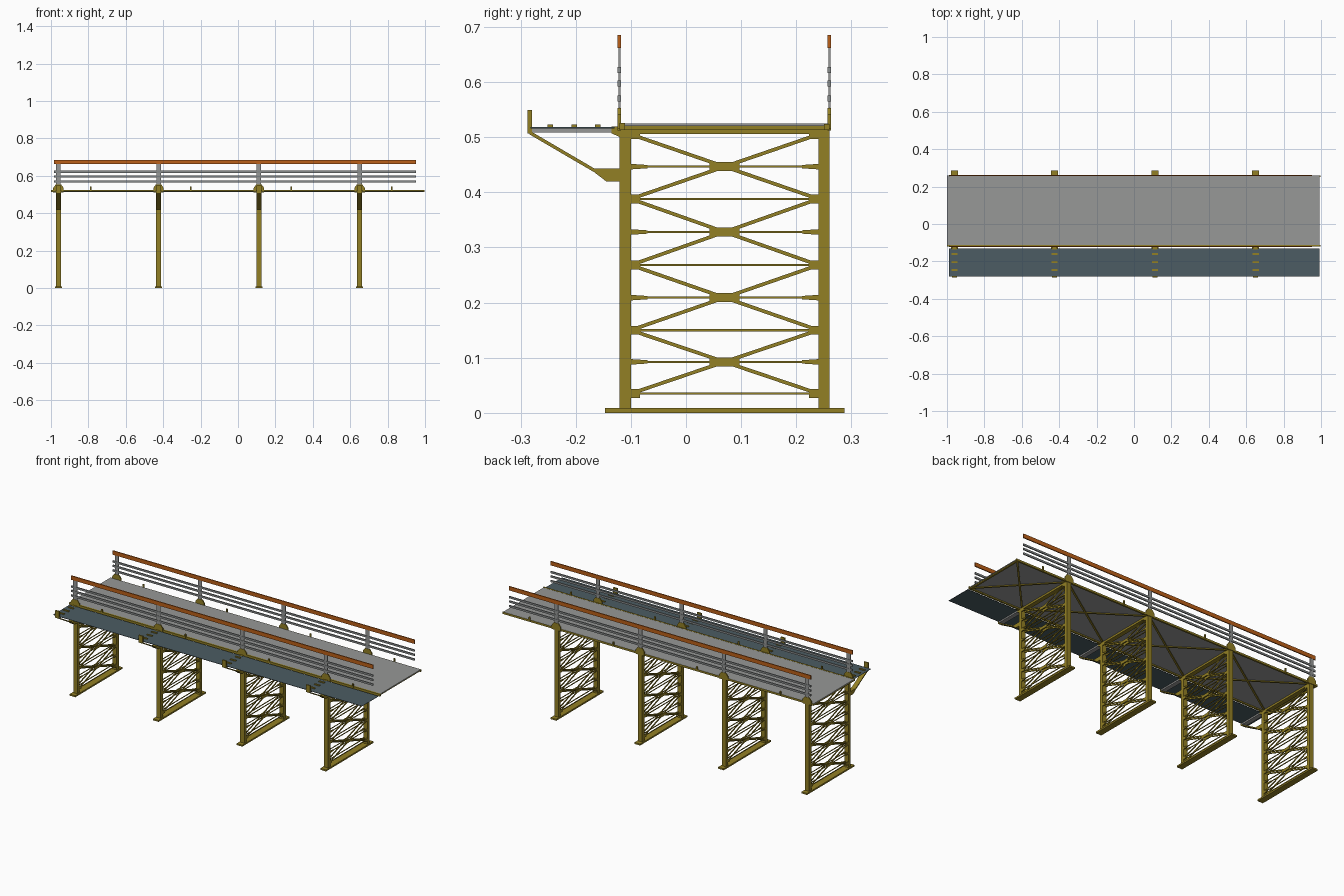
import bpy, bmesh, math
from mathutils import Vector

if "Cube" in bpy.data.objects:
    bpy.data.objects.remove(bpy.data.objects["Cube"])


def material(name, rgb):
    m = bpy.data.materials.new(name)
    m.diffuse_color = (*rgb, 1)
    m.use_nodes = True
    m.node_tree.nodes["Principled BSDF"].inputs["Base Color"].default_value = m.diffuse_color
    return m


YELLOW = material("ochre steel", (0.29, 0.215, 0.018))
GREY = material("deck grey", (0.31, 0.315, 0.31))
RAIL = material("rail grey", (0.25, 0.265, 0.265))
SLATE = material("walkway slate", (0.072, 0.108, 0.125))
ORANGE = material("handrail orange", (0.50, 0.115, 0.009))

TRESTLES = (-0.96, -0.425, 0.112, 0.65)
RAIL_Y = (-0.121, 0.260)


class Part:
    """Collects prisms into one mesh object."""
    def __init__(self, name, mat):
        self.name, self.mat, self.bm = name, mat, bmesh.new()

    def prism(self, pts, axis, a, b):
        # extrude a 2D outline along axis (x: pts are y,z / y: x,z / z: x,y)
        def place(p, t):
            p = list(p)
            p.insert("xyz".index(axis), t)
            return self.bm.verts.new(p)
        lo = [place(p, a) for p in pts]
        hi = [place(p, b) for p in pts]
        self.bm.faces.new(lo)
        self.bm.faces.new(hi[::-1])
        for i in range(len(pts)):
            j = (i + 1) % len(pts)
            self.bm.faces.new((lo[i], hi[i], hi[j], lo[j]))

    def box(self, x0, x1, y0, y1, z0, z1):
        self.prism([(y0, z0), (y1, z0), (y1, z1), (y0, z1)], "x", x0, x1)

    def bar(self, p, q, width, axis, a, b):
        # flat bar from p to q lying across the given axis
        p, q = Vector(p), Vector(q)
        d = (q - p).normalized()
        n = Vector((-d.y, d.x)) * width / 2
        self.prism([p - n, q - n, q + n, p + n], axis, a, b)

    def done(self):
        bmesh.ops.recalc_face_normals(self.bm, faces=self.bm.faces[:])
        me = bpy.data.meshes.new(self.name)
        self.bm.to_mesh(me)
        self.bm.free()
        me.materials.append(self.mat)
        bpy.context.collection.objects.link(bpy.data.objects.new(self.name, me))


YL, YR = -0.10, 0.24            # inner faces of the trestle posts
YM = (YL + YR) / 2
LEVELS = [0.035, 0.150, 0.268, 0.388, 0.505]

for n, x in enumerate(TRESTLES, 1):
    # posts, foot plate and head beam
    t = Part(f"trestle_frame_{n}", YELLOW)
    t.box(x - 0.018, x + 0.018, -0.147, 0.287, 0, 0.009)
    t.box(x - 0.013, x + 0.013, -0.121, YL, 0.009, 0.518)
    t.box(x - 0.013, x + 0.013, YR, 0.260, 0.009, 0.518)
    t.box(x - 0.013, x + 0.013, YL, YR, 0.506, 0.517)
    t.done()

    # lattice bracing in two planes
    t = Part(f"trestle_bracing_{n}", YELLOW)
    for xc in (x - 0.010, x + 0.010):
        a, b = xc - 0.002, xc + 0.002
        for z in LEVELS:
            if z < 0.5:
                t.box(a, b, YL, YR, z - 0.002, z + 0.002)
            for y0, y1 in ((YL, YL + 0.017), (YR - 0.017, YR)):
                t.box(a - 0.001, b + 0.001, y0, y1, z - 0.008, z + 0.008)
        for z0, z1 in zip(LEVELS, LEVELS[1:]):
            zm = (z0 + z1) / 2
            t.bar((YL, z0), (YR, z1), 0.0065, "x", a, b)
            t.bar((YL, z1), (YR, z0), 0.0065, "x", a, b)
            t.box(a - 0.001, b + 0.001, YM - 0.027, YM + 0.027, zm - 0.008, zm + 0.008)
            t.box(a, b, YL, YR, zm - 0.0018, zm + 0.0018)
            for y, s in ((YL, 1), (YR, -1)):
                t.prism([(y, zm - 0.005), (y + s * 0.03, zm - 0.003),
                         (y + s * 0.03, zm + 0.003), (y, zm + 0.005)], "x", a - 0.001, b + 0.001)
    t.done()

    # walkway bracket: gussets, strut and outer stop
    t = Part(f"walkway_bracket_{n}", YELLOW)
    a, b = x - 0.013, x + 0.013
    t.prism([(-0.175, 0.443), (-0.145, 0.420), (-0.12, 0.420), (-0.12, 0.443)], "x", a, b)
    t.prism([(-0.135, 0.507), (-0.12, 0.500), (-0.10, 0.500), (-0.10, 0.519), (-0.135, 0.519)], "x", a, b)
    t.bar((-0.283, 0.508), (-0.165, 0.439), 0.006, "x", a, b)
    t.box(a, b, -0.287, -0.279, 0.507, 0.549)
    t.done()
    t = Part(f"bracket_beam_{n}", GREY)
    t.box(a, b, -0.286, -0.13, 0.508, 0.5162)
    t.done()
    t = Part(f"walkway_cleats_{n}", YELLOW)
    for y in (-0.246, -0.203, -0.160):
        t.box(x - 0.017, x + 0.017, y - 0.005, y + 0.005, 0.517, 0.5225)
    t.done()

# deck and walkway plates
t = Part("deck", GREY)
t.box(-1, 0.993, -0.114, 0.258, 0.520, 0.5245)
t.done()
t = Part("walkway", SLATE)
t.box(-0.99, 0.993, -0.282, -0.130, 0.516, 0.518)
t.done()

# deck edge beams
t = Part("edge_beams", YELLOW)
t.box(-1, 0.997, -0.121, -0.111, 0.513, 0.5252)
t.box(-1, 0.997, 0.250, 0.260, 0.513, 0.5240)
t.done()

# crossed bracing and cross members under the deck
t = Part("deck_bracing", YELLOW)
ends = list(TRESTLES) + [0.985]
for x0, x1 in zip(ends, ends[1:]):
    t.bar((x0, -0.11), (x1, 0.25), 0.010, "z", 0.516, 0.5202)
    t.bar((x0, 0.25), (x1, -0.11), 0.010, "z", 0.5155, 0.5198)
for x in (-0.995, 0.985):
    t.box(x - 0.005, x + 0.005, -0.112, 0.252, 0.514, 0.5202)
t.done()

# small pegs along both deck edges
t = Part("edge_pegs", YELLOW)
for x in TRESTLES:
    for y in RAIL_Y:
        t.box(x + 0.168, x + 0.176, y - 0.003, y + 0.003, 0.516, 0.542)
t.done()

# railings on both sides
for side, y in zip(("front", "back"), RAIL_Y):
    t = Part(side + "_handrail", ORANGE)
    t.box(-0.985, 0.953, y - 0.003, y + 0.003, 0.662, 0.685)
    t.done()
    t = Part(side + "_rail_posts", GREY)
    for x in TRESTLES:
        t.box(x - 0.012, x + 0.012, y - 0.0018, y + 0.0018, 0.522, 0.664)
    t.done()
    t = Part(side + "_mid_rails", RAIL)
    for z in (0.570, 0.597, 0.622):
        t.box(-0.985, 0.953, y - 0.003, y + 0.003, z - 0.0055, z + 0.0055)
    t.done()
    t = Part(side + "_post_gussets", YELLOW)
    for x in TRESTLES:
        t.prism([(x - 0.028, 0.512), (x + 0.028, 0.512), (x + 0.028, 0.535), (x + 0.015, 0.553),
                 (x - 0.015, 0.553), (x - 0.028, 0.535)], "y", y - 0.0032, y + 0.0032)
    t.done()
